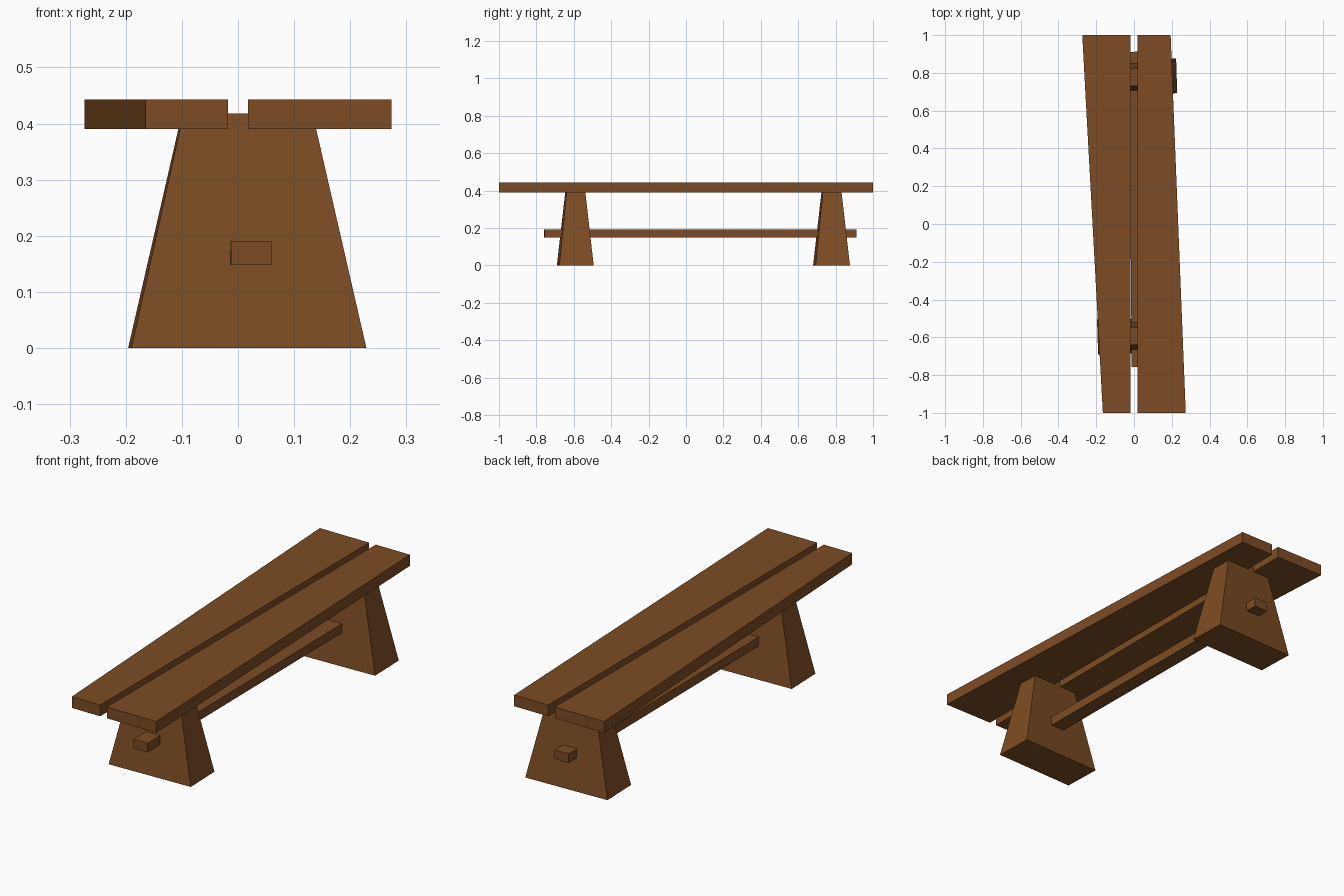
import bpy
import math

if "Cube" in bpy.data.objects:
    bpy.data.objects.remove(bpy.data.objects["Cube"])

wood = bpy.data.materials.new("brown wood")
wood.diffuse_color = (0.205, 0.073, 0.017, 1)
wood.use_nodes = True
wood.node_tree.nodes["Principled BSDF"].inputs["Base Color"].default_value = wood.diffuse_color


def loft(name, bottom, top, z0, z1, loc=(0, 0), turn=0.0):
    """Solid between two four-cornered outlines (counter-clockwise)."""
    verts = [(x, y, z0) for x, y in bottom] + [(x, y, z1) for x, y in top]
    faces = [(3, 2, 1, 0), (4, 5, 6, 7)]
    faces += [(i, (i + 1) % 4, (i + 1) % 4 + 4, i + 4) for i in range(4)]
    mesh = bpy.data.meshes.new(name)
    mesh.from_pydata(verts, [], faces)
    mesh.materials.append(wood)
    ob = bpy.data.objects.new(name, mesh)
    ob.location = (loc[0], loc[1], 0)
    ob.rotation_euler.z = math.radians(turn)
    bpy.context.collection.objects.link(ob)
    return ob


def rect(hx, hy):
    return [(-hx, -hy), (hx, -hy), (hx, hy), (-hx, hy)]


# Seat planks: straight along the gap, tapering in opposite directions
left = [(-0.165, -1), (-0.0175, -1), (-0.0175, 1), (-0.274, 1)]
right = [(0.0175, -1), (0.274, -1), (0.194, 1), (0.0175, 1)]
loft("left_seat_plank", left, left, 0.39, 0.443)
loft("right_seat_plank", right, right, 0.39, 0.443)

# Tapered block legs, slightly turned, let into the planks
for name, y in (("front_leg", -0.592), ("back_leg", 0.778)):
    loft(name, rect(0.2095, 0.092), rect(0.115, 0.047), 0, 0.418, (0.0165, y), 1.8)

# Stretcher running through both legs
bar = rect(0.036, 0.835)
loft("stretcher", bar, bar, 0.148, 0.191, (0.0165, 0.077), 0.5)
